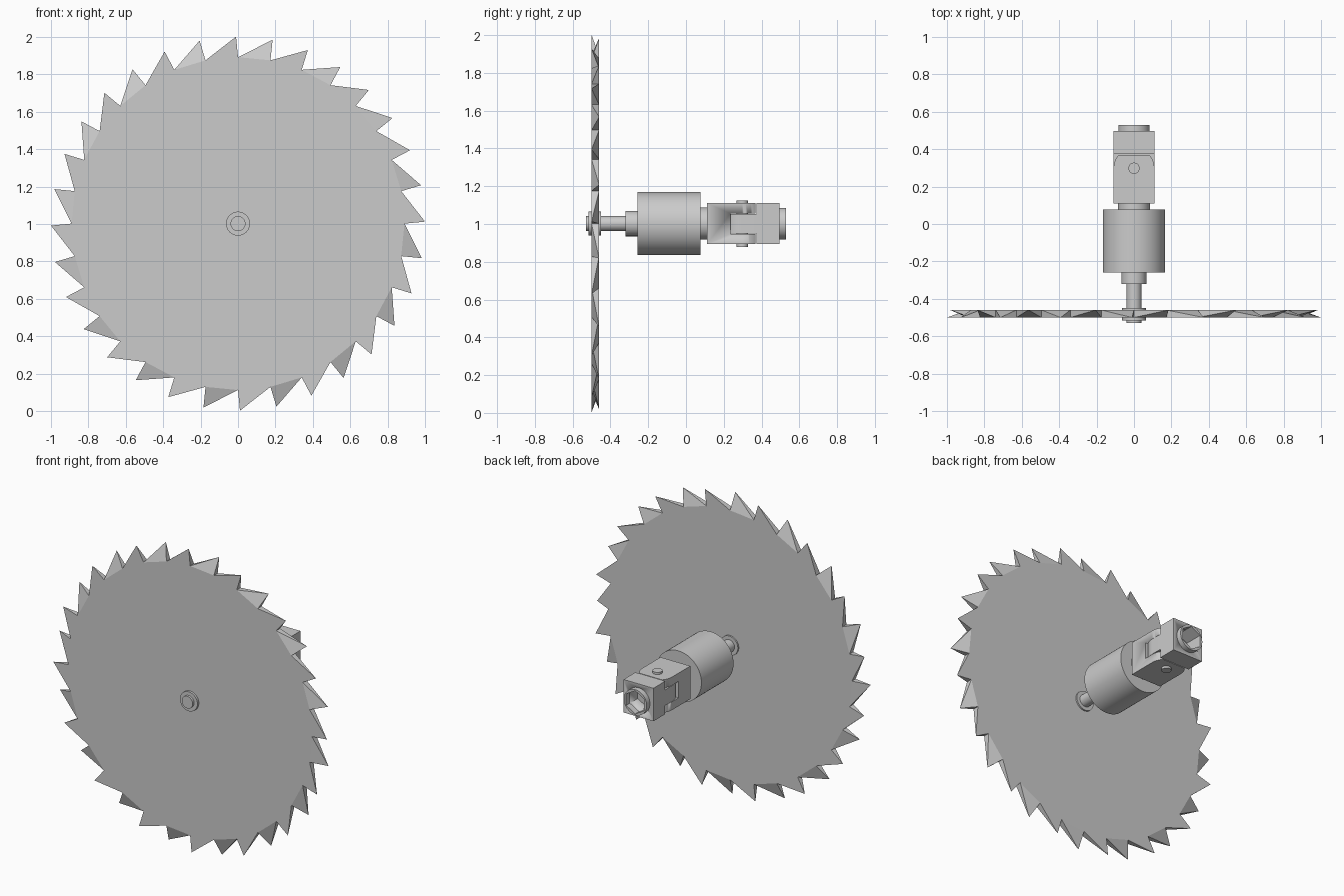
import bpy, bmesh
from math import sin, cos, radians
from mathutils import Matrix, Vector

old = bpy.data.objects.get("Cube")
if old:
    bpy.data.objects.remove(old, do_unlink=True)

CZ = 1.002          # height of the drive axis
HALF = 0.109        # half width of the square joint blocks
PIN_Y = 0.298       # hinge pin position

steel = bpy.data.materials.new("grey_steel")
steel.use_nodes = True
GREY = (0.6, 0.6, 0.6, 1)
steel.diffuse_color = GREY
steel.node_tree.nodes["Principled BSDF"].inputs["Base Color"].default_value = GREY


def finish(name, bm, smooth=True):
    bmesh.ops.recalc_face_normals(bm, faces=bm.faces)
    mesh = bpy.data.meshes.new(name)
    bm.to_mesh(mesh)
    bm.free()
    ob = bpy.data.objects.new(name, mesh)
    bpy.context.collection.objects.link(ob)
    mesh.materials.append(steel)
    if smooth:
        bpy.ops.object.select_all(action='DESELECT')
        ob.select_set(True)
        bpy.context.view_layer.objects.active = ob
        bpy.ops.object.shade_smooth_by_angle(angle=radians(30))
    return ob


def rod(name, start, end, radius, sides=48, axis='X'):
    """Cylinder on the drive axis (turned about X) or upright at the pin."""
    bm = bmesh.new()
    bmesh.ops.create_cone(bm, cap_ends=True, segments=sides, radius1=radius,
                          radius2=radius, depth=end - start)
    mid = (start + end) / 2
    if axis == 'X':
        mat = Matrix.Translation((0, mid, CZ)) @ Matrix.Rotation(radians(90), 4, 'X')
    else:
        mat = Matrix.Translation((0, PIN_Y, mid))
    bmesh.ops.transform(bm, matrix=mat, verts=bm.verts)
    return finish(name, bm)


def plate(name, outline, half_height):
    """Plan outline extruded evenly above and below the axis."""
    bm = bmesh.new()
    face = bm.faces.new([bm.verts.new((x, y, CZ - half_height)) for x, y in outline])
    out = bmesh.ops.extrude_face_region(bm, geom=[face])
    top = [g for g in out["geom"] if isinstance(g, bmesh.types.BMVert)]
    bmesh.ops.translate(bm, verts=top, vec=(0, 0, 2 * half_height))
    return finish(name, bm)


def block(y0, y1, half=HALF):
    return [(-half, y0), (half, y0), (half, y1), (-half, y1)]


def rounded(y_base, direction):
    """Straight sided outline ending in a truncated round about the pin."""
    arc = [(HALF * cos(radians(a)), PIN_Y + direction * HALF * sin(radians(a)))
           for a in range(0, 41, 5)]
    return ([(-HALF, y_base), (HALF, y_base)] + arc
            + [(-x, y) for x, y in reversed(arc)])


def cut(target, cutter):
    mod = target.modifiers.new("cut", 'BOOLEAN')
    mod.operation = 'DIFFERENCE'
    mod.solver = 'EXACT'
    mod.object = cutter
    cutter.hide_render = True
    cutter.hide_set(True)


# Saw blade: disc with teeth whose points alternate between the two faces
TEETH, ROOT, TIP, FRONT, BACK = 32, 0.89, 1.0, -0.5, -0.46
bm = bmesh.new()


def polar(deg, r, y):
    a = radians(deg)
    return bm.verts.new((r * cos(a), y, CZ + r * sin(a)))


step = 360 / TEETH
front = [polar(i * step, ROOT, FRONT) for i in range(TEETH)]
back = [polar(i * step, ROOT, BACK) for i in range(TEETH)]
bm.faces.new(front)
bm.faces.new(back[::-1])
for i in range(TEETH):
    j = (i + 1) % TEETH
    point = polar(i * step + 0.6, TIP, BACK if i % 2 else FRONT)
    ring = [front[i], front[j], back[j], back[i]]
    for a, b in zip(ring, ring[1:] + ring[:1]):
        bm.faces.new((a, b, point))
finish("saw_blade", bm, smooth=False)

# Arbor, motor body and collars
rod("arbor_shaft", -0.53, -0.3, 0.04)
rod("blade_washer", -0.515, -0.45, 0.064)
rod("shaft_collar", -0.32, -0.25, 0.067)
rod("motor_body", -0.258, 0.077, 0.167, 64)
rod("motor_neck", 0.07, 0.115, 0.085)

# Hinged joint: slotted fork, tongue and pin
fork = plate("joint_fork", rounded(0.11, 1), HALF)
cut(fork, plate("fork_slot_cutter", block(0.235, 0.5, 0.2), 0.054))
plate("joint_tongue", rounded(0.385, -1), 0.052)
rod("hinge_pin", CZ - 0.123, CZ + 0.123, 0.03, 32, axis='Z')

# Rear block with a hexagonal drive socket
rear = plate("rear_block", block(0.373, 0.496), HALF)
rim = rod("socket_rim", 0.49, 0.53, 0.084)
socket = rod("socket_cutter", 0.41, 0.6, 0.076, 6)
cut(rear, socket)
cut(rim, socket)
